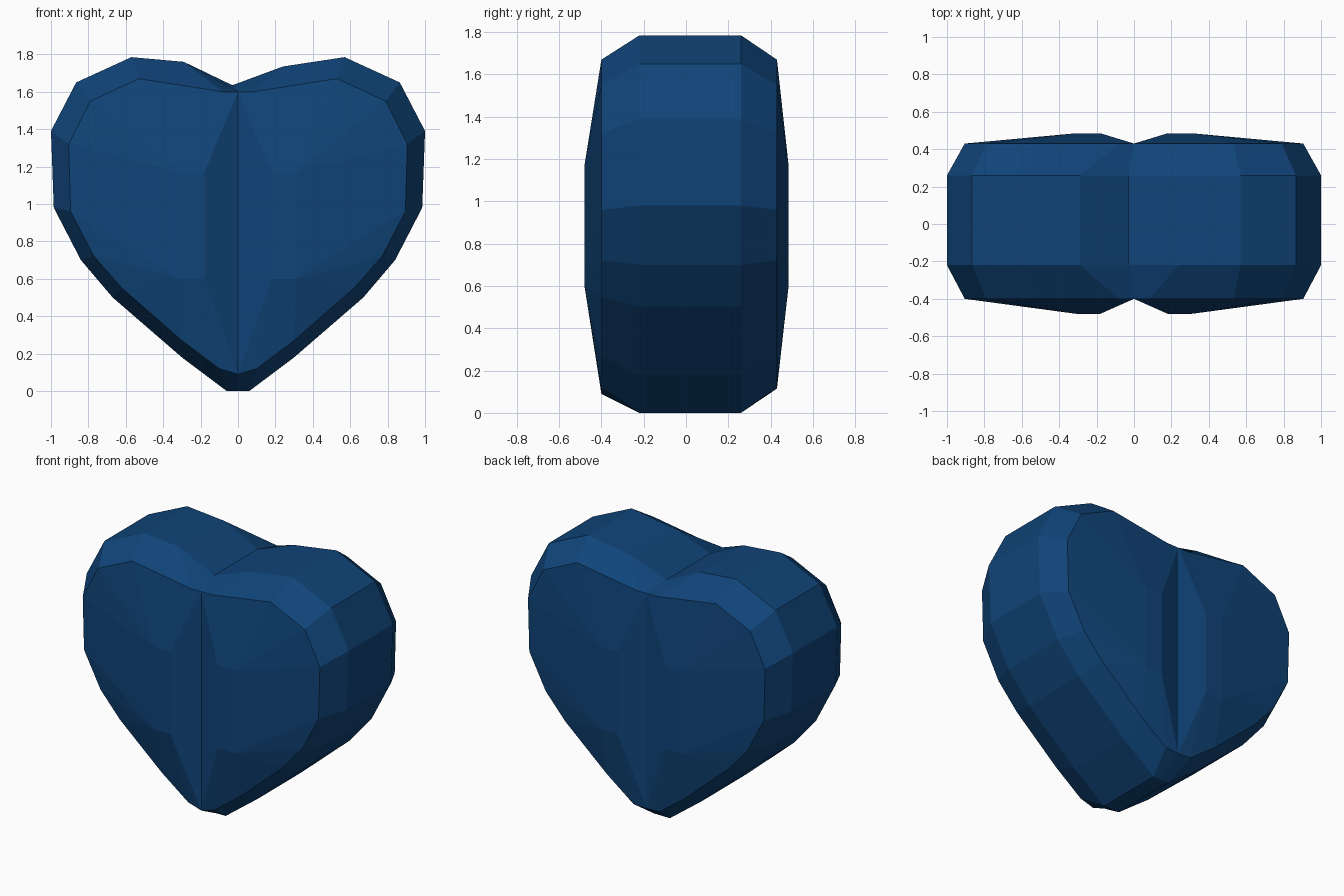
import bpy, bmesh

if "Cube" in bpy.data.objects:
    bpy.data.objects.remove(bpy.data.objects["Cube"])

blue = bpy.data.materials.new("deep blue")
blue.diffuse_color = (0.005, 0.058, 0.19, 1)
blue.use_nodes = True
blue.node_tree.nodes["Principled BSDF"].inputs["Base Color"].default_value = blue.diffuse_color

# Half outlines (x, z) from bottom centre round to the top notch
rim = [(0, 0), (.06, 0), (.30, .18), (.67, .50), (.84, .70), (.985, .98),
       (1.0, 1.39), (.865, 1.65), (.57, 1.785), (.265, 1.748), (0, 1.635)]
face = [(0, .09), (.10, .12), (.30, .27), (.62, .55), (.77, .72), (.895, .96),
        (.905, 1.32), (.79, 1.55), (.53, 1.67), (.08, 1.60), (0, 1.60)]
valley = [(0, 1.17), (0, .60)]
ridge = [(.18, .60), (.31, .60), (.31, 1.17), (.18, 1.17)]
# ridge corner that each face / valley point joins to
joins = [0, 0, 1, 1, 1, 1, 2, 2, 2, 3, 3, 3, 0]

bm = bmesh.new()


def loop(points, y, side):
    return [bm.verts.new((side * x, y, z)) for x, z in points]


def bridge(a, b):
    for i in range(len(a) - 1):
        bm.faces.new((a[i], a[i + 1], b[i + 1], b[i]))


def rim_points(side):
    # slightly uneven notch between the two lobes
    pts = list(rim)
    pts[9] = (.24, 1.735) if side > 0 else (.29, 1.76)
    pts[10] = (-.03 * side, 1.635)
    return pts


for side in (1, -1):
    # straight outer band
    bands = [loop(rim_points(side), y, side) for y in (-.22, .26)]
    bridge(*bands)
    for band, y, top in ((bands[0], -.40, -.48), (bands[1], .43, .485)):
        # bevelled band leading to the face
        pts = list(face)
        if y > 0:
            pts[0] = (0, .115)
        edge = loop(pts, y, side)
        bridge(band, edge)
        # domed lobe falling to the central valley
        inner = loop(ridge, top, side)
        bm.faces.new(inner)
        ring = edge + loop(valley, y, side)
        for i, v in enumerate(ring):
            j = (i + 1) % len(ring)
            a, b = inner[joins[i]], inner[joins[j]]
            bm.faces.new((v, ring[j], a) if a is b else (v, ring[j], b, a))

bmesh.ops.remove_doubles(bm, verts=bm.verts, dist=.001)
bmesh.ops.recalc_face_normals(bm, faces=bm.faces)
mesh = bpy.data.meshes.new("heart")
bm.to_mesh(mesh)
bm.free()
mesh.materials.append(blue)
bpy.context.collection.objects.link(bpy.data.objects.new("heart", mesh))
